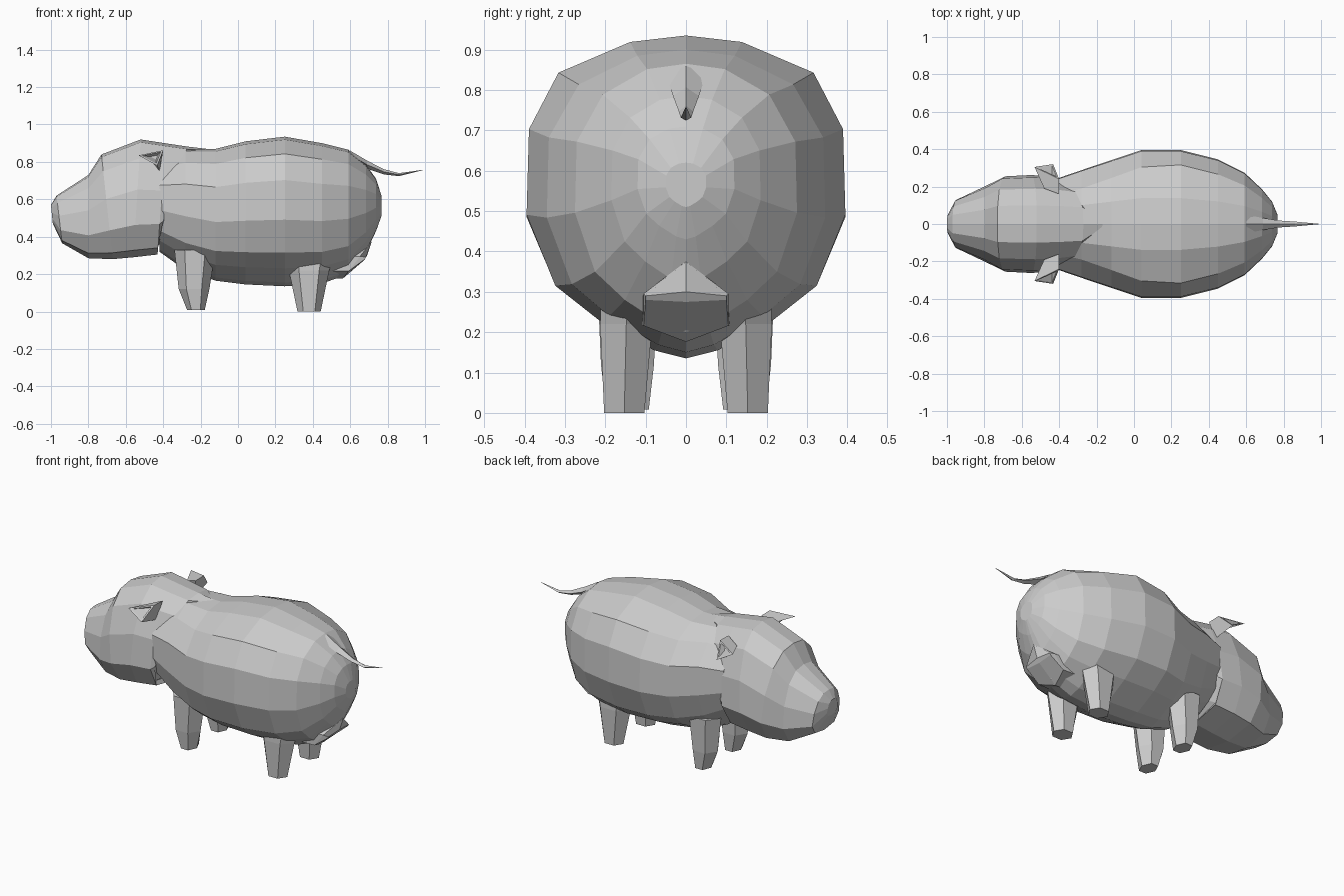
import bpy, bmesh, math
from mathutils import Vector

if "Cube" in bpy.data.objects:
    bpy.data.objects.remove(bpy.data.objects["Cube"])

hide = bpy.data.materials.new("grey_hide")
hide.diffuse_color = (0.6, 0.6, 0.6, 1)
hide.use_nodes = True
hide.node_tree.nodes["Principled BSDF"].inputs["Base Color"].default_value = hide.diffuse_color


def loft(name, rings):
    """Skin a list of equal-length point rings into one closed flat-shaded object."""
    bm = bmesh.new()
    loops = [[bm.verts.new(p) for p in ring] for ring in rings]
    n = len(loops[0])
    for a, b in zip(loops, loops[1:]):
        for i in range(n):
            j = (i + 1) % n
            bm.faces.new((a[i], a[j], b[j], b[i]))
    bm.faces.new(loops[0][::-1])
    bm.faces.new(loops[-1])
    bmesh.ops.remove_doubles(bm, verts=bm.verts, dist=0.0005)
    bmesh.ops.recalc_face_normals(bm, faces=bm.faces)
    mesh = bpy.data.meshes.new(name)
    bm.to_mesh(mesh)
    bm.free()
    mesh.materials.append(hide)
    obj = bpy.data.objects.new(name, mesh)
    bpy.context.collection.objects.link(obj)
    return obj


def section(half, low, high, width):
    """Mirrored cross-section between a low (x, z) and a high (x, z) point."""
    full = half + [(-u, t) for u, t in half[-2:0:-1]]
    ring = []
    for u, t in full:
        k = (t + 1) / 2
        ring.append((low[0] + (high[0] - low[0]) * k, u * width,
                     low[1] + (high[1] - low[1]) * k))
    return ring


def trunk(shoulder):
    """Half section of the barrel; shoulder sets how boxy its upper corner is."""
    return [(0, 1), (.35, .96), (shoulder, .77), (.985, .42), (1, -.11),
            (.82, -.55), (.55, -.76), (.2, -.95), (0, -1)]


# Barrel body: x, half width, bottom, top, shoulder
stations = [(-.42, .24, .32, .82, .66), (-.28, .288, .22, .87, .66), (-.12, .342, .165, .87, .72),
            (.04, .395, .145, .91, .77), (.25, .395, .135, .935, .80), (.45, .345, .15, .90, .77),
            (.59, .275, .20, .865, .75), (.685, .185, .32, .785, .75), (.738, .12, .43, .71, .75),
            (.767, .05, .51, .62, .75)]
loft("body", [section(trunk(s), (x, b), (x, t), w) for x, w, b, t, s in stations])

# Head: low point, high point, half width
skull = [(0, 1), (.38, .95), (.72, .68), (.95, .15), (1, -.45), (.72, -.88), (0, -1)]
slices = [((-.99, .47), (-1, .57), .05), ((-.94, .365), (-.97, .62), .13),
          ((-.80, .285), (-.80, .73), .2), ((-.67, .28), (-.73, .84), .255),
          ((-.56, .29), (-.52, .92), .262), ((-.43, .305), (-.39, .9), .252),
          ((-.45, .33), (-.27, .882), .235), ((-.36, .42), (-.15, .868), .03)]
loft("head", [section(skull, lo, hi, w) for lo, hi, w in slices])

# Low swelling under the rump
pad = [(0, 1), (1, .2), (1, -.6), (0, -1)]
loft("rump_swelling", [section(pad, (.45, .18), (.50, .37), .11),
                       section(pad, (.56, .176), (.715, .375), .105),
                       section(pad, (.675, .275), (.69, .3), .1)])

# Tail: x, z, half width, half height
tail = [(.60, .84, .05, .02), (.69, .785, .032, .022), (.78, .747, .018, .014),
        (.86, .732, .013, .008), (.99, .757, .001, .001)]
loft("tail", [[(x, w, z), (x, 0, z + h), (x, -w, z), (x, 0, z - h)] for x, z, w, h in tail])


def leg_ring(x, y, z, rx, ry):
    return [(x + rx * math.cos(a), y + ry / .87 * math.sin(a), z)
            for a in (i * math.pi / 3 for i in range(6))]


for s, side in ((-1, "right"), (1, "left")):
    # Tapered six-sided legs
    loft("front_leg_" + side, [leg_ring(-.23, s * .145, .33, .11, .075),
                               leg_ring(-.235, s * .145, .12, .082, .066),
                               leg_ring(-.225, s * .145, .008, .047, .053)])
    loft("back_leg_" + side, [leg_ring(.385, s * .145, .32, .132, .065),
                              leg_ring(.38, s * .148, .22, .108, .065),
                              leg_ring(.38, s * .153, 0, .062, .05)])
    # Three-sided ears with a hollow opening
    base = [Vector(p) for p in ((-.48, s * .19, .83), (-.42, s * .19, .75), (-.40, s * .16, .86))]
    rim = [Vector(p) for p in ((-.532, s * .305, .835), (-.432, s * .32, .78), (-.40, s * .24, .862))]
    mid = sum(rim, Vector()) / 3
    lip = [p.lerp(mid, .25) for p in rim]
    deep = [p.lerp(mid, .7) + Vector((.01, -s * .045, 0)) for p in rim]
    loft("ear_" + side, [base, rim, lip, deep])
